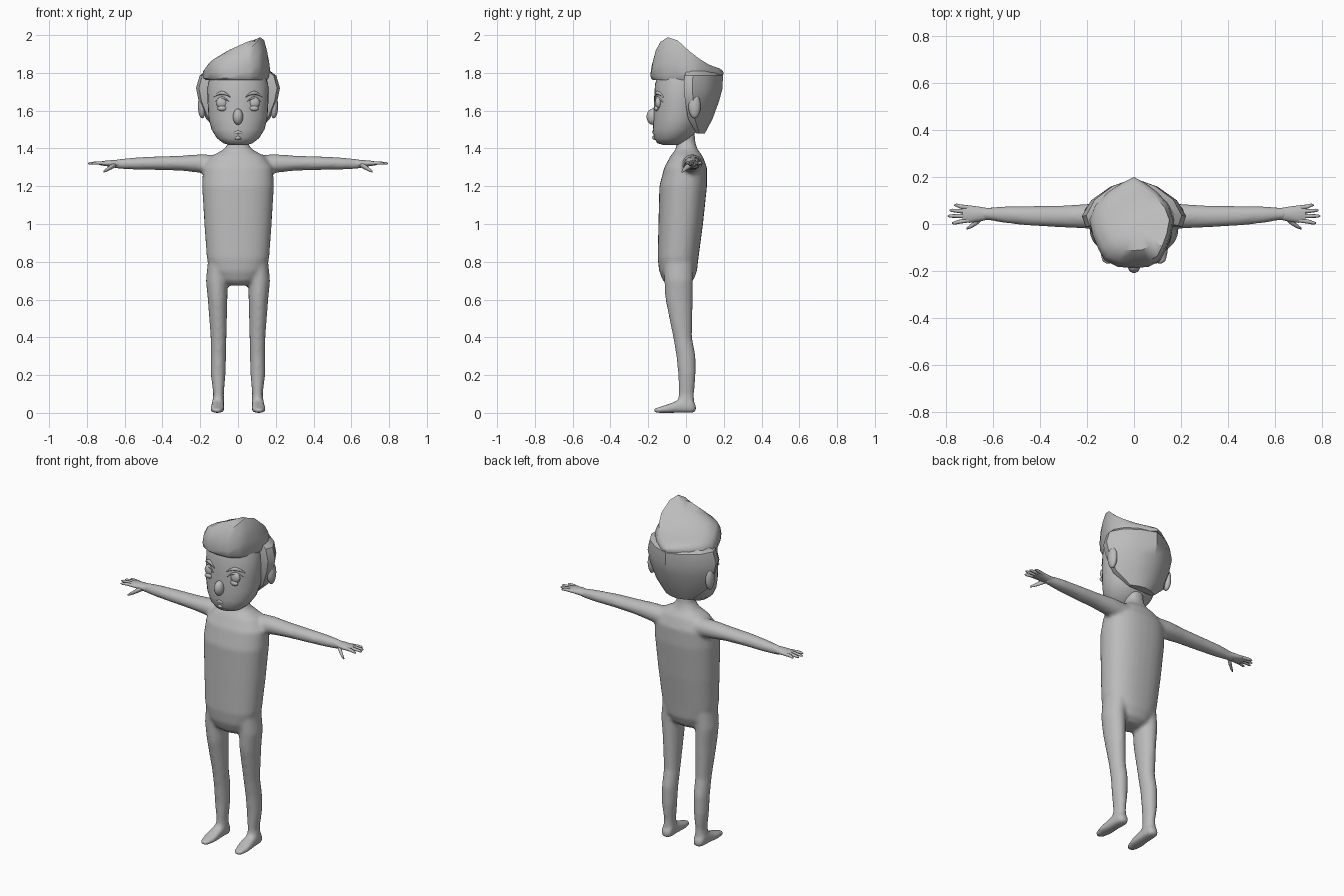
import bpy, bmesh, math
from mathutils import Vector

grey = bpy.data.materials.new("plain grey")
grey.diffuse_color = (0.5, 0.5, 0.5, 1)


def skin(bm, loops):
    """Bridge equal-length loops of points and cap both ends."""
    rows = [[bm.verts.new(p) for p in loop] for loop in loops]
    n = len(rows[0])
    for a, b in zip(rows, rows[1:]):
        for i in range(n):
            j = (i + 1) % n
            bm.faces.new((a[i], a[j], b[j], b[i]))
    bm.faces.new(rows[0][::-1])
    bm.faces.new(rows[-1])


def loft(bm, axis, rings, n=20, power=2.0, side=1):
    """Rings are (position on axis, centre 1, centre 2, radius 1, radius 2)."""
    loops = []
    for t, c1, c2, r1, r2 in rings:
        loop = []
        for i in range(n):
            a = 2 * math.pi * i / n
            c, s = math.cos(a), math.sin(a)
            u = c1 + r1 * math.copysign(abs(c) ** (2 / power), c)
            v = c2 + r2 * math.copysign(abs(s) ** (2 / power), s)
            p = {'x': (t, u, v), 'y': (u, t, v), 'z': (u, v, t)}[axis]
            loop.append((p[0] * side, p[1], p[2]))
        loops.append(loop)
    skin(bm, loops)


def finish(name, bm, angle=50, mirror=False):
    bmesh.ops.recalc_face_normals(bm, faces=bm.faces)
    me = bpy.data.meshes.new(name)
    bm.to_mesh(me)
    bm.free()
    me.materials.append(grey)
    ob = bpy.data.objects.new(name, me)
    bpy.context.collection.objects.link(ob)
    bpy.ops.object.select_all(action='DESELECT')
    ob.select_set(True)
    bpy.context.view_layer.objects.active = ob
    bpy.ops.object.shade_smooth_by_angle(angle=math.radians(angle))
    if mirror:
        ob.modifiers.new("mirror", 'MIRROR').use_bisect_axis[0] = False
    return ob


def ball(bm, centre, radii):
    made = bmesh.ops.create_uvsphere(bm, u_segments=16, v_segments=10, radius=1)
    for v in made['verts']:
        v.co = Vector(c + r * k for c, r, k in zip(centre, radii, v.co))


# Body: torso, legs, feet and arms fused into one skin
bm = bmesh.new()
loft(bm, 'z', [(.675, 0, -.045, .06, .05), (.70, 0, -.042, .11, .08), (.75, 0, -.042, .145, .1),
               (.82, 0, -.042, .165, .108), (1.0, 0, -.028, .178, .118), (1.2, 0, -.015, .19, .126),
               (1.3, 0, -.002, .185, .113), (1.36, 0, .003, .14, .085), (1.395, 0, .003, .075, .058),
               (1.43, 0, 0, .05, .05), (1.52, 0, -.005, .047, .047)], 32, 2.3)
for s in (1, -1):
    loft(bm, 'z', [(.82, .10, -.04, .058, .08), (.7, .112, -.039, .058, .076), (.6, .108, -.037, .052, .072),
                   (.4, .103, -.018, .042, .05), (.3, .104, 0, .041, .051), (.2, .105, .005, .039, .046),
                   (.1, .103, .002, .028, .041), (.05, .105, 0, .032, .045), (.01, .105, 0, .033, .048)],
         side=s)
    loft(bm, 'y', [(.053, .105, .022, .02, .018), (.03, .105, .035, .033, .035), (-.03, .107, .035, .034, .035),
                   (-.10, .109, .022, .037, .022), (-.15, .111, .014, .030, .014),
                   (-.173, .112, .011, .014, .010)], power=3, side=s)
    loft(bm, 'x', [(.1, .03, 1.312, .056, .054), (.2, .033, 1.32, .053, .049), (.3, .032, 1.322, .047, .040),
                   (.45, .035, 1.322, .042, .035), (.55, .04, 1.32, .036, .032), (.62, .043, 1.318, .027, .027),
                   (.66, .043, 1.318, .028, .021)], side=s)
body = finish("body", bm)
fuse = body.modifiers.new("fuse", 'REMESH')
fuse.mode = 'VOXEL'
fuse.voxel_size = 0.011
fuse.use_smooth_shade = True
soft = body.modifiers.new("soften", 'SMOOTH')
soft.factor = 0.5
soft.iterations = 4

# Hands: palm, four fingers and a drooping thumb
bm = bmesh.new()
loft(bm, 'x', [(.62, .043, 1.318, .024, .022), (.66, .042, 1.32, .032, .019), (.70, .042, 1.321, .037, .015),
               (.73, .043, 1.321, .034, .010)], 14)
for y0, y1, tip in ((.069, .080, .765), (.052, .058, .785), (.034, .034, .793), (.017, .004, .775)):
    loft(bm, 'x', [(.70, y0, 1.321, .010, .010), (.74, (y0 + y1) / 2, 1.323, .009, .009),
                   (tip - .01, y1, 1.321, .007, .007), (tip, y1, 1.32, .003, .003)], 8)
loft(bm, 'x', [(.645, .03, 1.316, .014, .014), (.67, .008, 1.303, .013, .014),
               (.695, -.01, 1.287, .009, .010), (.713, -.02, 1.277, .004, .005)], 8)
finish("hands", bm, 60, mirror=True)

# Head
bm = bmesh.new()
loft(bm, 'z', [(1.418, 0, -.075, .045, .045), (1.428, 0, -.082, .078, .070), (1.455, 0, -.072, .112, .097),
               (1.50, 0, -.055, .140, .120), (1.56, 0, -.042, .156, .130), (1.65, 0, -.038, .161, .132),
               (1.74, 0, -.034, .160, .130), (1.80, 0, -.03, .14, .115)], 32)
finish("head", bm, 60)

# Nose
bm = bmesh.new()
ball(bm, (0, -.175, 1.568), (.027, .034, .043))
finish("nose", bm, 60)

# Mouth: downturned upper lip and small lower lip
bm = bmesh.new()
for top, half, drop, r in ((1.487, .050, .034, .010), (1.457, .028, .008, .010)):
    loft(bm, 'x', [(half * k, -.168 + .014 * k * k, top - drop * k * k, r * (1.15 - abs(k)), r * (1.15 - abs(k)))
                   for k in (-1, -.75, -.4, 0, .4, .75, 1)], 8)
finish("mouth", bm, 60)

# Eyes with raised lids, and brows
bm = bmesh.new()
ball(bm, (.085, -.146, 1.642), (.030, .018, .032))
ball(bm, (.085, -.157, 1.612), (.024, .012, .014))
finish("eyes", bm, 60, mirror=True)
for name, z, half, r, y in (("eyelids", 1.668, .038, .007, -.152), ("brows", 1.694, .044, .010, -.149)):
    bm = bmesh.new()
    loft(bm, 'x', [(.085 + half * k, y + .022 * k + .006 * k * k, z - .022 * k * k,
                    r * (1.1 - .8 * abs(k)), r * (1.1 - .8 * abs(k))) for k in (-1, -.7, -.3, 0, .3, .7, 1)], 8)
    finish(name, bm, 60, mirror=True)

# Ears
bm = bmesh.new()
ball(bm, (.190, .045, 1.625), (.022, .032, .066))
finish("ears", bm, 60, mirror=True)

# Back hair: faceted shell, pointed at the nape; rings are (z, half width, front y, back y)
bm = bmesh.new()
loops = []
for z, w, f, b in ((1.48, .085, .055, .100), (1.555, .168, .012, .140), (1.65, .208, -.005, .175),
                   (1.72, .222, -.012, .194), (1.785, .203, -.008, .195), (1.81, .17, .0, .17)):
    half = [(w * .93, f), (w, f + .45 * (.09 - f)), (w * .82, f + .55 * (b - f)), (w * .45, f + .83 * (b - f))]
    loops.append([(x, y, z) for x, y in half] + [(0, b, z)] + [(-x, y, z) for x, y in half[::-1]])
skin(bm, loops)
finish("back_hair", bm, 35)


# Top hair: swept quiff rising to a point on one side
def ramp(t, pts):
    for (a, u), (b, v) in zip(pts, pts[1:]):
        if t <= b:
            return u + (v - u) * max(0, (t - a) / (b - a))
    return pts[-1][1]


def crown(x, y):
    across = ramp(x, [(-.19, 0), (-.15, .04), (-.05, .10), (.05, .145), (.15, .18), (.158, .16), (.18, .03)])
    along = ramp(y, [(-.19, .2), (-.155, .75), (-.12, 1), (-.07, 1), (.02, .52), (.10, .2), (.19, 0)])
    return 1.82 + across * along


outline = [(0, -.188), (.07, -.182), (.125, -.155), (.15, -.11), (.175, -.05), (.19, .02), (.165, .08),
           (.11, .135), (.05, .175), (0, .2)]
outline += [(-x, y) for x, y in outline[-2:0:-1]]
bm = bmesh.new()
loops = []
for t, k in ((0, .93), (.12, .99), (.4, 1), (.75, .97), (1, .88), (1, .6), (1, .3), (1, .04)):
    loop = []
    for x, y in outline:
        lean = 1 if x < 0 else .9
        px, py = x * k * lean, y * k
        base = 1.762 + .025 * max(0, y) / .2
        loop.append((px, py, base + t * (crown(px, py) - base)))
    loops.append(loop)
skin(bm, loops)
finish("top_hair", bm, 40)
